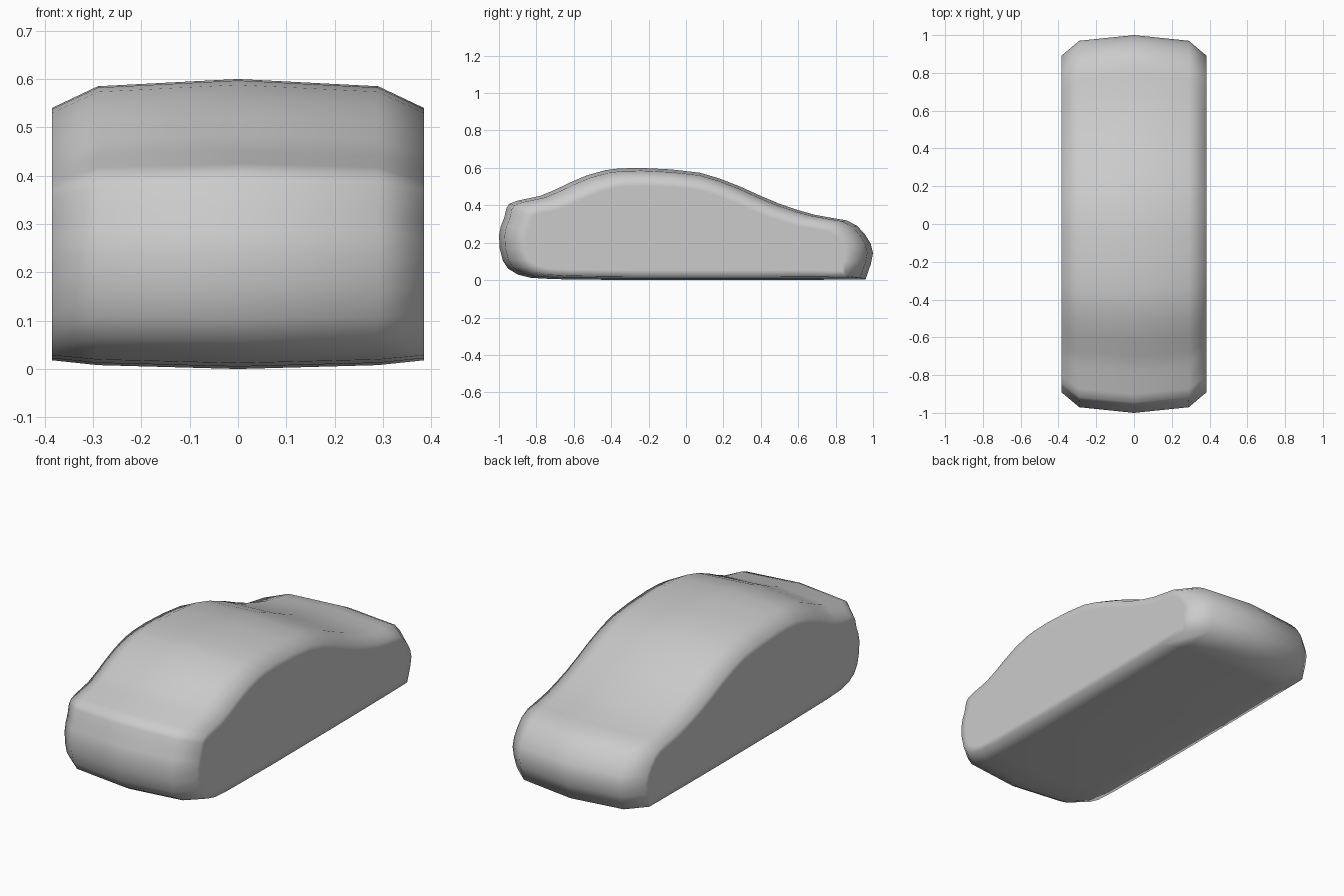
import bpy, bmesh

if "Cube" in bpy.data.objects:
    bpy.data.objects.remove(bpy.data.objects["Cube"])

# Side outline (y, z) at the centre line, from nose over roof to tail and back underneath
PROFILE = [
    (-1.0, .24), (-.99, .29), (-.973, .33), (-.96, .385), (-.945, .408), (-.90, .425), (-.78, .450),
    (-.70, .483), (-.62, .522), (-.53, .560), (-.43, .588), (-.36, .597), (-.246, .600),
    (-.08, .592), (.075, .574), (.18, .543), (.29, .500), (.40, .450), (.50, .408),
    (.60, .374), (.69, .349), (.79, .331), (.86, .319), (.915, .290), (.957, .244),
    (.987, .195), (1.0, .145), (.988, .085), (.960, .004), (.75, .002), (.4, 0),
    (-.3, 0), (-.7, .005), (-.83, .012), (-.90, .030), (-.95, .060), (-.98, .105), (-.996, .17)]

# Cross-section stations: x, y scale, bottom z, top z
HALF = [(.29, .97, .008, .585), (.385, .89, .018, .54)]
STATIONS = [(-x, s, b, t) for x, s, b, t in reversed(HALF)] + [(0, 1, 0, .6)] + HALF

bm = bmesh.new()
rings = [[bm.verts.new((x, y * s, b + z / .6 * (t - b))) for y, z in PROFILE]
         for x, s, b, t in STATIONS]
n = len(PROFILE)

# Shell skin between stations
for a, c in zip(rings, rings[1:]):
    for i in range(n):
        j = (i + 1) % n
        bm.faces.new((a[i], a[j], c[j], c[i]))

# Flat sides, with an inset so the edge shades softly
caps = [bm.faces.new(rings[0]), bm.faces.new(rings[-1])]
bmesh.ops.recalc_face_normals(bm, faces=bm.faces[:])
bmesh.ops.inset_individual(bm, faces=caps, thickness=.035)

for f in bm.faces:
    f.smooth = True
mesh = bpy.data.meshes.new("car_body")
bm.to_mesh(mesh)
bm.free()
body = bpy.data.objects.new("car_body", mesh)
bpy.context.collection.objects.link(body)
